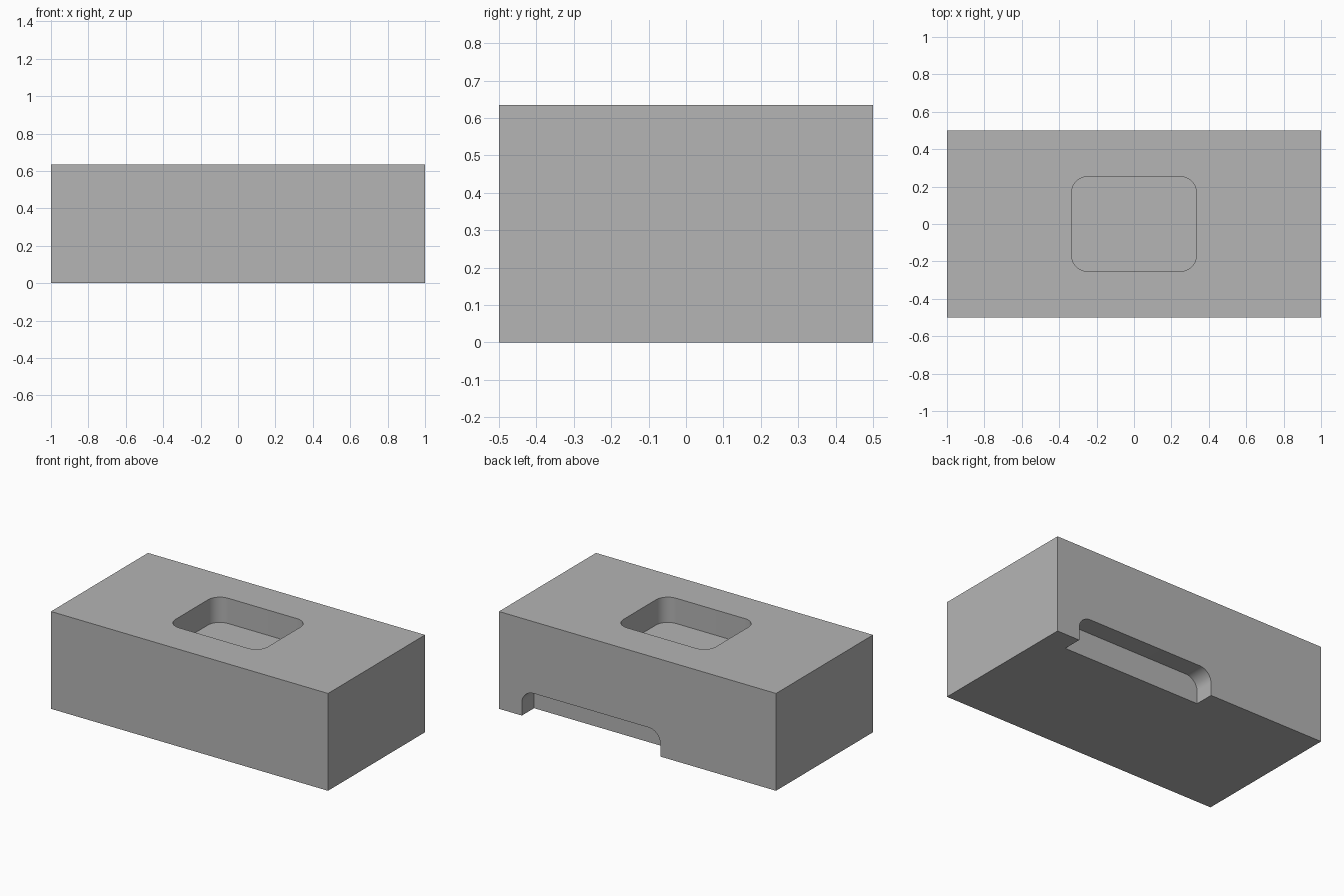
import bpy, bmesh, math
from mathutils import Matrix, Vector

cube = bpy.data.objects.get("Cube")
if cube:
    bpy.data.objects.remove(cube, do_unlink=True)

LENGTH, DEPTH, HEIGHT = 2.0, 1.0, 0.635
RADIUS = 0.085

grey = bpy.data.materials.new("plain grey")
grey.use_nodes = True
colour = (0.46, 0.46, 0.46, 1)
grey.diffuse_color = colour
grey.node_tree.nodes["Principled BSDF"].inputs["Base Color"].default_value = colour


def add_object(name, bm):
    bmesh.ops.recalc_face_normals(bm, faces=bm.faces)
    mesh = bpy.data.meshes.new(name)
    bm.to_mesh(mesh)
    bm.free()
    mesh.materials.append(grey)
    obj = bpy.data.objects.new(name, mesh)
    bpy.context.collection.objects.link(obj)
    return obj


def rounded_prism(name, width, height, thickness, matrix, steps=12):
    """Rounded rectangle extruded upward, then placed by the matrix."""
    bm = bmesh.new()
    verts = []
    for corner, (sx, sy) in enumerate([(1, 1), (-1, 1), (-1, -1), (1, -1)]):
        centre = Vector((sx * (width / 2 - RADIUS), sy * (height / 2 - RADIUS), 0))
        for i in range(steps + 1):
            a = (corner + i / steps) * math.pi / 2
            verts.append(bm.verts.new(centre + RADIUS * Vector((math.cos(a), math.sin(a), 0))))
    face = bm.faces.new(verts)
    extruded = bmesh.ops.extrude_face_region(bm, geom=[face])["geom"]
    top = [v for v in extruded if isinstance(v, bmesh.types.BMVert)]
    bmesh.ops.translate(bm, verts=top, vec=(0, 0, thickness))
    bmesh.ops.transform(bm, matrix=matrix, verts=bm.verts)
    obj = add_object(name, bm)
    obj.hide_render = True
    return obj


# Solid block
bm = bmesh.new()
bmesh.ops.create_cube(bm, size=1, matrix=Matrix.Translation((0, 0, HEIGHT / 2))
                      @ Matrix.Diagonal((LENGTH, DEPTH, HEIGHT, 1)))
block = add_object("block", bm)

# Rounded pocket in the top
pocket = rounded_prism("pocket_cutter", 0.667, 0.505, 0.4,
                       Matrix.Translation((0, 0, HEIGHT - 0.165)))

# Rounded notch along the lower back edge, off centre
notch = rounded_prism("notch_cutter", 1.0, 0.334, 0.3,
                      Matrix.Translation((0.335, 0.674, 0))
                      @ Matrix.Rotation(math.pi / 2, 4, "X"))

bpy.ops.object.select_all(action="DESELECT")
block.select_set(True)
bpy.context.view_layer.objects.active = block
for cutter in (pocket, notch):
    mod = block.modifiers.new(cutter.name, "BOOLEAN")
    mod.operation = "DIFFERENCE"
    mod.solver = "EXACT"
    mod.object = cutter
    bpy.ops.object.modifier_apply(modifier=mod.name)
    bpy.data.objects.remove(cutter, do_unlink=True)

bpy.ops.object.shade_smooth_by_angle(angle=math.radians(30))
